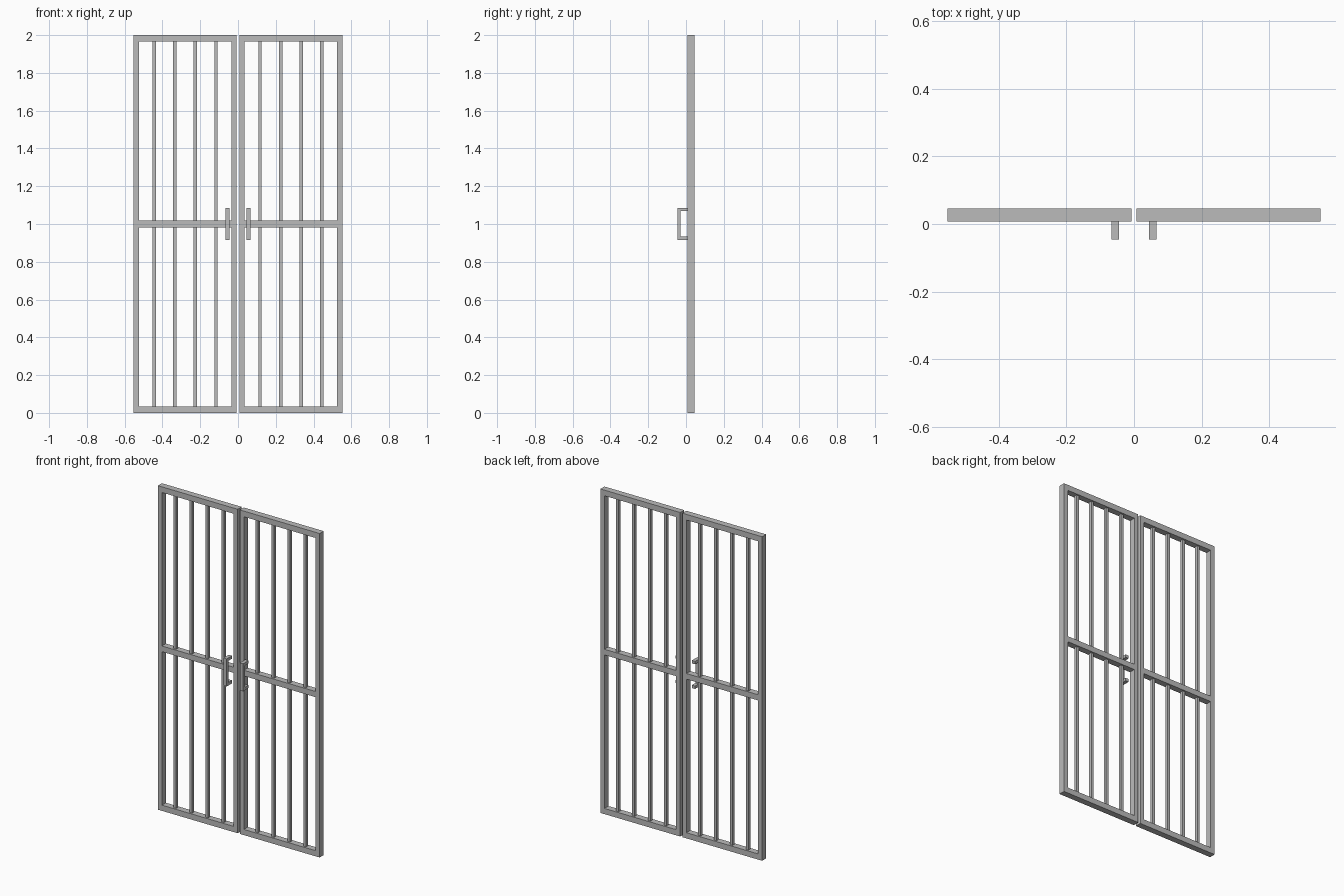
import bpy
import bmesh
from mathutils import Matrix, Vector

cube = bpy.data.objects.get("Cube")
if cube:
    bpy.data.objects.remove(cube, do_unlink=True)

# One grey metal for everything
metal = bpy.data.materials.new("grey_metal")
metal.use_nodes = True
GREY = (0.5, 0.5, 0.5, 1)
metal.diffuse_color = GREY
metal.node_tree.nodes["Principled BSDF"].inputs["Base Color"].default_value = GREY

# Leaf dimensions
INNER, OUTER, HEIGHT = 0.0075, 0.5525, 2.0
FRONT, BACK = 0.007, 0.046
STILE, RAIL, BAR = 0.028, 0.035, 0.018
MID_Y = (FRONT + BACK) / 2


def boxes(name, spans, side):
    """Object of boxes given as (x0, x1, y0, y1, z0, z1), mirrored in x by side."""
    bm = bmesh.new()
    for x0, x1, y0, y1, z0, z1 in spans:
        centre = Vector((side * (x0 + x1), y0 + y1, z0 + z1)) / 2
        size = Matrix.Diagonal((x1 - x0, y1 - y0, z1 - z0, 1))
        bmesh.ops.create_cube(bm, size=1, matrix=Matrix.Translation(centre) @ size)
    mesh = bpy.data.meshes.new(name)
    bm.to_mesh(mesh)
    bm.free()
    mesh.materials.append(metal)
    obj = bpy.data.objects.new(name, mesh)
    bpy.context.collection.objects.link(obj)


for label, side in (("left", 1), ("right", -1)):
    # Upright stiles at both edges of the leaf
    boxes(label + "_stiles", [
        (INNER, INNER + STILE, FRONT, BACK, 0, HEIGHT),
        (OUTER - STILE, OUTER, FRONT, BACK, 0, HEIGHT)], side)

    # Bottom, middle and top rails
    boxes(label + "_rails", [
        (INNER + STILE, OUTER - STILE, FRONT, BACK, z, z + RAIL)
        for z in (0, (HEIGHT - RAIL) / 2, HEIGHT - RAIL)], side)

    # Four thin bars, above and below the middle rail
    step = (OUTER - INNER) / 5
    half = BAR / 2
    middle = HEIGHT / 2
    bars = []
    for i in range(1, 5):
        x = INNER + i * step
        for z0, z1 in ((RAIL, middle - RAIL / 2), (middle + RAIL / 2, HEIGHT - RAIL)):
            bars.append((x - half, x + half, MID_Y - half, MID_Y + half, z0, z1))
    boxes(label + "_bars", bars, side)

    # Pull handle: grip with a mount at each end
    hx0, hx1, hy, hz0, hz1, thick = 0.045, 0.067, -0.046, 0.916, 1.086, 0.018
    boxes(label + "_handle", [
        (hx0, hx1, hy, hy + thick, hz0, hz1),
        (hx0, hx1, hy + thick, FRONT, hz0, hz0 + thick),
        (hx0, hx1, hy + thick, FRONT, hz1 - thick, hz1)], side)
